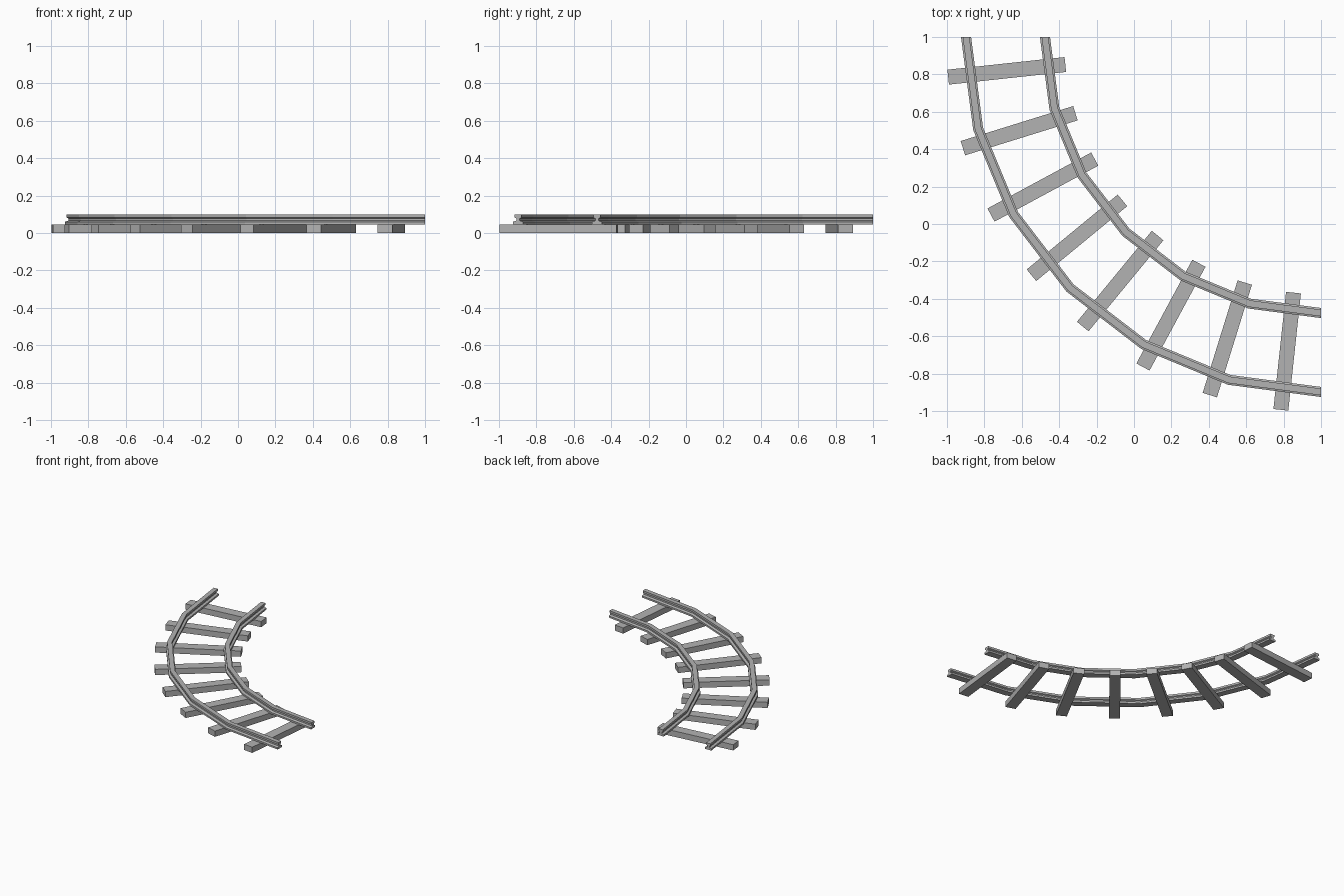
import bpy
import bmesh
import math
from mathutils import Matrix, Vector

cube = bpy.data.objects.get("Cube")
if cube:
    bpy.data.objects.remove(cube, do_unlink=True)

CENTRE = Vector((1, 1, 0))   # centre of the quarter curve
SLEEPER_TOP = 0.046

grey = bpy.data.materials.new("grey")
grey.use_nodes = True
colour = (0.45, 0.45, 0.45, 1)
grey.diffuse_color = colour
grey.node_tree.nodes["Principled BSDF"].inputs["Base Color"].default_value = colour


def finish(name, bm):
    bmesh.ops.recalc_face_normals(bm, faces=bm.faces)
    mesh = bpy.data.meshes.new(name)
    bm.to_mesh(mesh)
    bm.free()
    mesh.materials.append(grey)
    obj = bpy.data.objects.new(name, mesh)
    bpy.context.collection.objects.link(obj)
    return obj


# Half of the rail section: (half width, height) for foot, web and head
HALF = [(0.027, SLEEPER_TOP), (0.027, 0.06), (0.009, 0.066),
        (0.009, 0.077), (0.018, 0.082), (0.018, 0.098)]


def rail(name, radius):
    """Sweep the rail section round a quarter turn in six straight pieces."""
    bm = bmesh.new()
    section = HALF + [(-w, z) for w, z in reversed(HALF)]
    verts = [bm.verts.new(CENTRE + Vector((0, w - radius, z))) for w, z in section]
    edges = [bm.edges.new((a, b)) for a, b in zip(verts, verts[1:] + verts[:1])]
    bmesh.ops.spin(bm, geom=verts + edges, cent=CENTRE, axis=(0, 0, 1),
                   angle=-math.pi / 2, steps=6)
    bmesh.ops.holes_fill(bm, edges=[e for e in bm.edges if e.is_boundary])
    return finish(name, bm)


def sleeper(name, angle):
    """A plain beam laid radially across the track."""
    size = Matrix.Diagonal((0.08, 0.63, SLEEPER_TOP, 1))
    place = (Matrix.Translation(CENTRE) @ Matrix.Rotation(-angle, 4, "Z")
             @ Matrix.Translation((0, -1.69, SLEEPER_TOP / 2)))
    bm = bmesh.new()
    bmesh.ops.create_cube(bm, size=1, matrix=place @ size)
    return finish(name, bm)


rail("outer_rail", 1.898)
rail("inner_rail", 1.476)

# Eight sleepers spread evenly about the middle of the bend
for i in range(8):
    sleeper(f"sleeper_{i + 1}", math.radians(45 + (i - 3.5) * 11.1))
